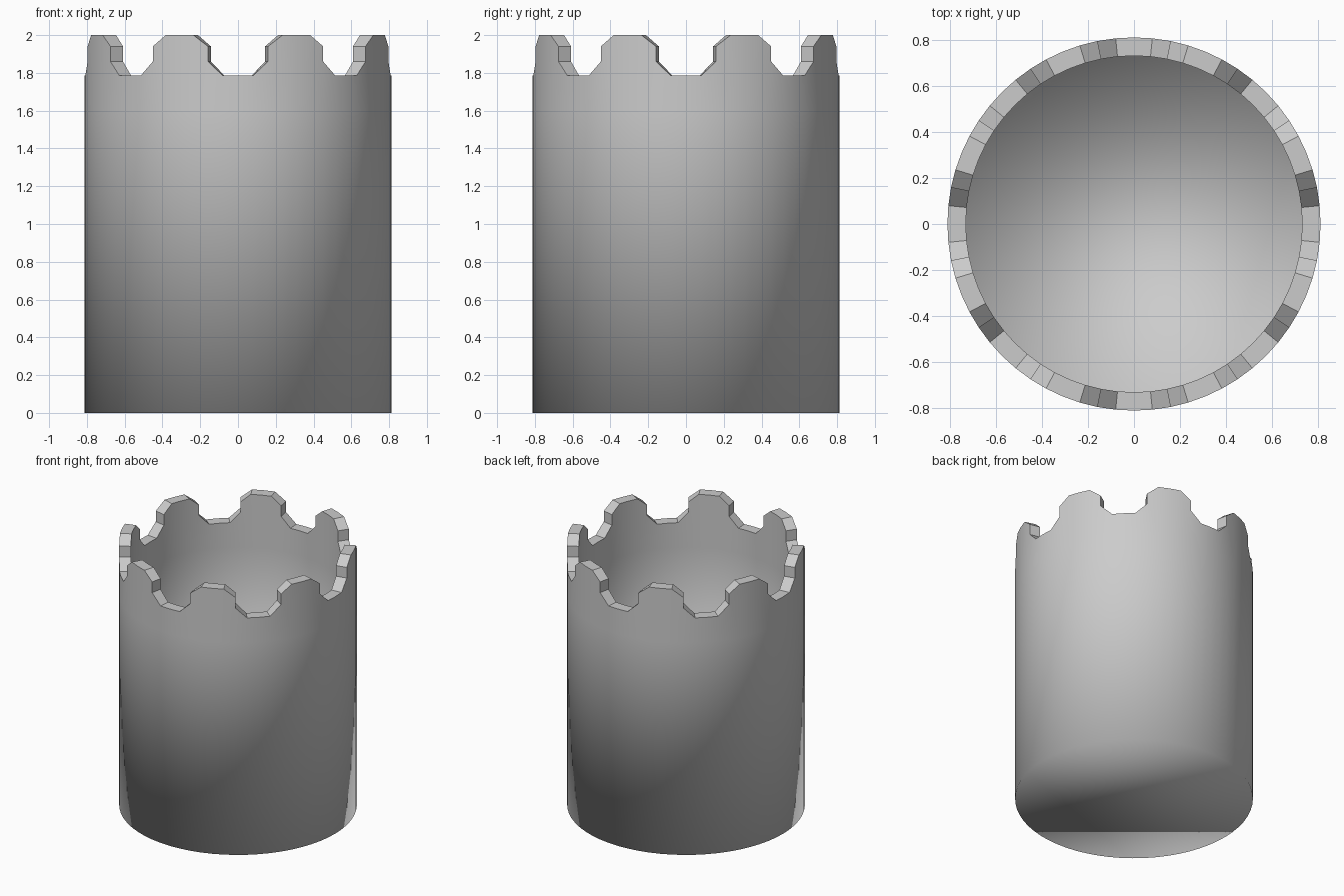
import bpy, bmesh, math

if "Cube" in bpy.data.objects:
    bpy.data.objects.remove(bpy.data.objects["Cube"])

SEG = 64                    # columns around the wall, eight per scallop
R_OUT, R_IN = 0.812, 0.732
FLOOR = 0.08                # thickness of the bottom
LOOP_Z = 1.6                # edge loop under the scallops

# One scallop: (column, height), starting at the centre of a notch
SCALLOP = [(0, 1.785), (1, 1.785), (2, 1.86), (2, 1.94), (3, 2.0),
           (4, 2.0), (5, 2.0), (6, 1.94), (6, 1.86), (7, 1.785)]
RIM = [(c + 8 * k, z) for k in range(8) for c, z in SCALLOP]

bm = bmesh.new()


def vert(col, r, z):
    a = 2 * math.pi * col / SEG
    return bm.verts.new((r * math.cos(a), r * math.sin(a), z))


def shell(r, base_z):
    """Closed-bottom tube with a scalloped top; returns its rim vertices."""
    base = [vert(c, r, base_z) for c in range(SEG)]
    loop = [vert(c, r, LOOP_Z) for c in range(SEG)]
    rim = [vert(c, r, z) for c, z in RIM]
    n = len(rim)
    bm.faces.new(base)
    for c in range(SEG):
        d = (c + 1) % SEG
        bm.faces.new((base[c], base[d], loop[d], loop[c]))
    for i in range(n):
        j = (i + 1) % n
        c, d = RIM[i][0], RIM[j][0]
        if c == d:
            continue
        # include the lower corner of a vertical step so the edges match up
        right, left = [rim[j]], [rim[i]]
        k = (j + 1) % n
        if RIM[k][0] == d and RIM[k][1] < RIM[j][1]:
            right.insert(0, rim[k])
        if RIM[i - 1][0] == c and RIM[i - 1][1] < RIM[i][1]:
            left.append(rim[i - 1])
        bm.faces.new([loop[c], loop[d]] + right + left)
    return rim


# Outer and inner walls
outer = shell(R_OUT, 0.0)
inner = shell(R_IN, FLOOR)
for f in bm.faces:
    f.smooth = True

# Flat, crisp faces along the scalloped rim
for i in range(len(outer)):
    j = (i + 1) % len(outer)
    f = bm.faces.new((outer[i], outer[j], inner[j], inner[i]))
    f.smooth = False
    for e in f.edges:
        e.smooth = False

bmesh.ops.recalc_face_normals(bm, faces=bm.faces[:])
mesh = bpy.data.meshes.new("scalloped_cup")
bm.to_mesh(mesh)
bm.free()
cup = bpy.data.objects.new("scalloped_cup", mesh)
bpy.context.collection.objects.link(cup)
